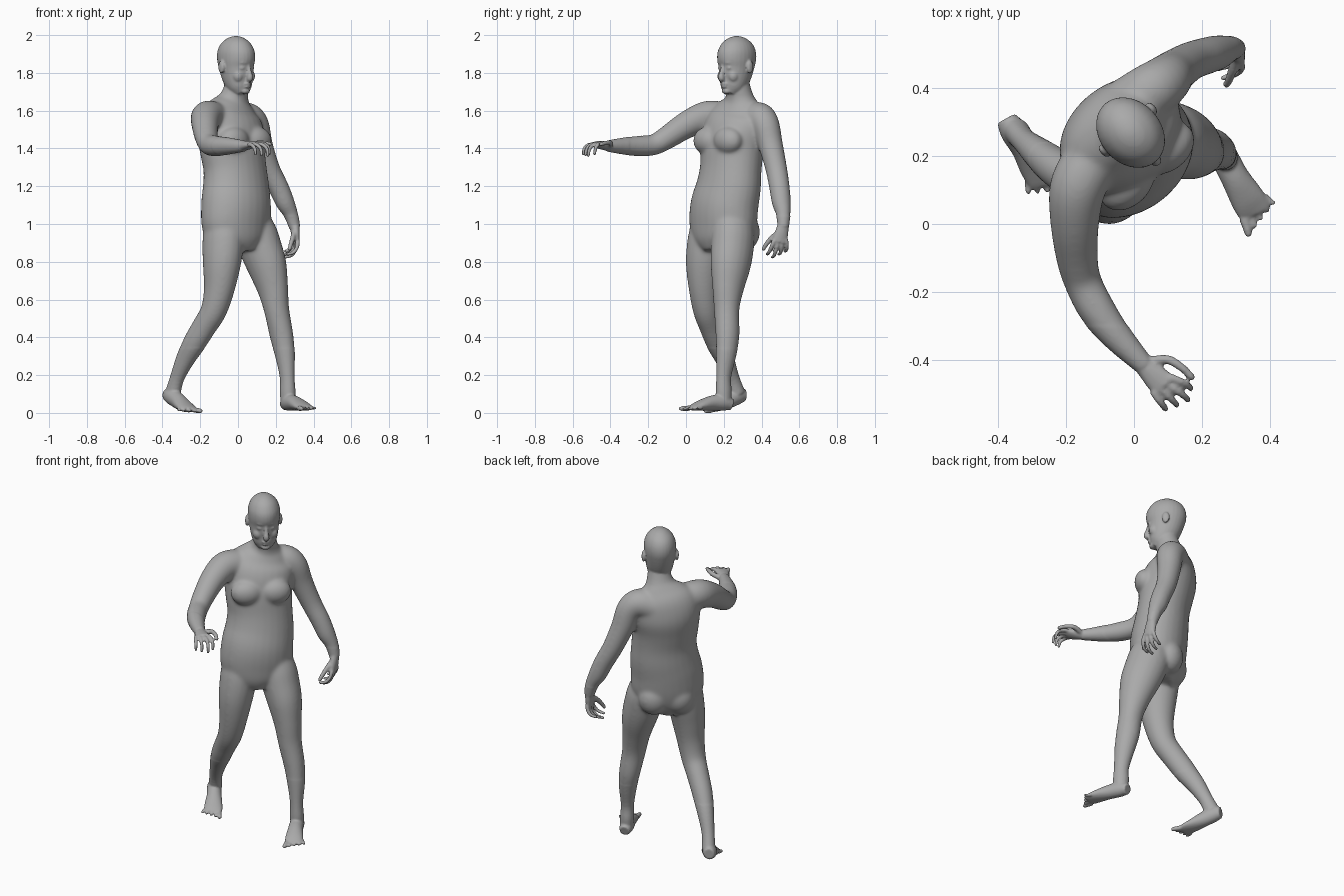
import bpy, bmesh, math
from mathutils import Vector, Matrix

cube = bpy.data.objects.get("Cube")
if cube:
    bpy.data.objects.remove(cube, do_unlink=True)

UP = Vector((0, 0, 1))
TURN = math.radians(42)                       # heading of the walk
FWD = Vector((math.sin(TURN), -math.cos(TURN), 0))
LEFT = Vector((math.cos(TURN), math.sin(TURN), 0))
HEAD = Vector((-.007, .265, 0))               # axis of the skull
bm = bmesh.new()


def spline(rows, steps=4):
    """Catmull-Rom resampling of rows (x, y, z, half width, half depth)."""
    rows = [Vector(r if len(r) == 5 else (*r, r[3])) for r in rows]
    out = []
    for i in range(len(rows) - 1):
        p, q = rows[i], rows[i + 1]
        m = (q - rows[max(i - 1, 0)]) / 2
        n = (rows[min(i + 2, len(rows) - 1)] - p) / 2
        for s in range(steps):
            t = s / steps
            h = t * t * (3 - 2 * t)
            out.append(p * (1 - h) + q * h + m * (t * (1 - t) ** 2) - n * (t * t * (1 - t)))
    return out + [rows[-1]]


def loft(rows, side, sides=20):
    """Closed tube of elliptical rings along a path."""
    rows = spline(rows)
    centres = [Vector(r[:3]) for r in rows]
    rings = []
    for i, r in enumerate(rows):
        along = (centres[min(i + 1, len(rows) - 1)] - centres[max(i - 1, 0)]).normalized()
        u = (side - along * side.dot(along)).normalized()
        v = along.cross(u)
        rings.append([])
        for k in range(sides):
            a = math.tau * k / sides
            rings[-1].append(bm.verts.new(centres[i] + u * math.cos(a) * r[3] + v * math.sin(a) * r[4]))
    for lo, hi in zip(rings, rings[1:]):
        for k in range(sides):
            j = (k + 1) % sides
            bm.faces.new((lo[k], lo[j], hi[j], hi[k]))
    bm.faces.new(rings[0][::-1])
    bm.faces.new(rings[-1])


def blob(centre, wide, deep, tall):
    """Ellipsoid lined up with the heading."""
    m = Matrix((LEFT * wide, -FWD * deep, UP * tall)).transposed().to_4x4()
    m.translation = centre
    bmesh.ops.create_uvsphere(bm, u_segments=20, v_segments=12, radius=1, matrix=m)


def face_point(side, ahead, z):
    return HEAD + LEFT * side + FWD * ahead + UP * z


def digit(points, radius):
    """Finger or toe with a tapered, rounded tip."""
    rows = [(*p, radius * (1 - .1 * i)) for i, p in enumerate(points)]
    loft(rows, Vector((.31, .27, .9)), 10)
    m = Matrix.Translation(points[-1])
    bmesh.ops.create_uvsphere(bm, u_segments=10, v_segments=6, radius=rows[-1][3], matrix=m)


def hand(wrist, knuckle, thumb_side, reach, curl, thumb):
    """Palm, four curled fingers and a thumb."""
    wrist, knuckle = Vector(wrist), Vector(knuckle)
    side, reach, curl = (Vector(v).normalized() for v in (thumb_side, reach, curl))
    mid = wrist.lerp(knuckle, .5)
    loft([(*wrist, .03, .026), (*mid, .037, .022), (*knuckle, .041, .016)], side)
    for k in range(4):
        base = knuckle + side * (.031 - .021 * k) - reach * .008 * abs(k - 1)
        size = 1 - .1 * abs(k - 1)
        fan = side * (.012 - .008 * k)
        digit([base, base + (reach * .038 + fan) * size,
               base + (reach * .068 + curl * .02 + fan * 1.5) * size,
               base + (reach * .074 + curl * .055 + fan * 1.5) * size], .0125)
    digit([Vector(p) for p in thumb], .0155)


def foot(rows, ball, inner, ahead):
    """Foot with a row of five toes."""
    inner, ahead = Vector(inner).normalized(), Vector(ahead).normalized()
    loft(rows, inner)
    for k in range(5):
        base = Vector(ball) + inner * (.036 - .021 * k) - ahead * .008 * k
        tip = base + ahead * (.042 - .003 * k) + inner * (.008 - .005 * k)
        digit([base, base.lerp(tip, .5), tip], .0155 if k == 0 else .0118 - .0005 * k)


# Torso and neck
loft([(.01, .19, .86, .09, .1), (0, .19, .92, .17, .135), (-.01, .195, 1, .203, .153),
      (-.01, .203, 1.1, .203, .16), (-.01, .225, 1.2, .193, .153), (-.016, .237, 1.3, .183, .146),
      (-.03, .245, 1.4, .188, .15), (-.041, .263, 1.5, .198, .15), (-.041, .28, 1.58, .185, .126),
      (-.03, .285, 1.64, .13, .09), (-.02, .283, 1.68, .082, .071),
      (-.007, .275, 1.74, .062, .064), (0, .265, 1.8, .06, .065)], LEFT, 28)
for s in (-1, 1):
    # Breasts and buttocks
    blob(Vector((-.025, .24, 1.448)) + FWD * .095 + LEFT * .08 * s, .092, .066, .075)
    blob(Vector((0, .205, .965)) - FWD * .075 + LEFT * .07 * s, .09, .08, .1)

# Legs, the left one forward
loft([(.05, .225, 1.08, .08, .09), (.09, .248, .97, .106, .118), (.12, .245, .88, .107, .12),
      (.155, .235, .78, .098, .112), (.185, .222, .66, .078, .087), (.205, .215, .55, .067, .068),
      (.23, .22, .42, .06, .067), (.248, .213, .32, .051, .057), (.26, .2, .2, .037, .042),
      (.263, .2, .12, .039, .045), (.265, .2, .06, .038, .04)], LEFT)
loft([(-.06, .16, 1.08, .08, .09), (-.075, .13, .97, .102, .115), (-.08, .113, .88, .103, .116),
      (-.087, .1, .78, .095, .105), (-.1, .097, .66, .079, .085), (-.128, .107, .55, .069, .071),
      (-.175, .133, .47, .063, .067), (-.23, .167, .38, .058, .064), (-.28, .207, .29, .047, .052),
      (-.323, .245, .19, .036, .04), (-.345, .272, .11, .039, .045)], LEFT)

# Feet
foot([(.25, .243, .05, .03, .03), (.265, .2, .062, .04, .043), (.295, .14, .06, .042, .04),
      (.33, .08, .047, .05, .029), (.35, .045, .037, .051, .019), (.356, .03, .033, .046, .014)],
     (.356, .032, .032), (-.85, -.45, 0), (.45, -.89, -.05))
foot([(-.375, .31, .1, .03, .033), (-.355, .275, .098, .04, .045), (-.32, .225, .073, .042, .042),
      (-.29, .175, .048, .05, .031), (-.265, .135, .03, .052, .02), (-.257, .118, .023, .046, .014)],
     (-.257, .12, .022), (.87, .48, 0), (.48, -.87, -.1))

# Arms, the right one reaching forward
loft([(-.09, .24, 1.56, .075), (-.135, .17, 1.575, .083), (-.167, .1, 1.573, .083),
      (-.174, 0, 1.53, .072), (-.167, -.1, 1.465, .062), (-.15, -.17, 1.427, .056),
      (-.11, -.25, 1.42, .055), (-.05, -.33, 1.42, .045), (.03, -.415, 1.42, .03)], UP)
loft([(-.02, .345, 1.55, .085), (.045, .388, 1.57, .083), (.09, .42, 1.53, .076),
      (.118, .447, 1.43, .066), (.165, .478, 1.3, .058), (.215, .495, 1.2, .055),
      (.25, .505, 1.12, .051), (.28, .515, 1.06, .039), (.3, .515, .99, .03)], FWD)

# Hands
hand((.03, -.415, 1.42), (.09, -.478, 1.43), (.65, .75, .1), (.77, -.62, -.1), (0, -.1, -1),
     [(.045, -.405, 1.42), (.097, -.398, 1.435), (.138, -.42, 1.437), (.17, -.45, 1.43)])
hand((.3, .515, 1), (.308, .495, .91), (.2, -.97, 0), (-.15, -.1, -1), (-1, -.3, -.1),
     [(.3, .5, .97), (.29, .455, .935), (.28, .425, .9), (.272, .41, .875)])

# Skull and jaw, as (ahead, height, half width, half depth)
skull = [(.05, 1.695, .034, .037), (.034, 1.725, .061, .06), (.014, 1.77, .076, .084),
         (0, 1.83, .084, .1), (-.004, 1.88, .09, .113), (-.006, 1.925, .087, .109),
         (-.006, 1.965, .069, .086), (-.006, 1.992, .038, .048), (-.006, 2.002, .01, .012)]
loft([(*face_point(0, f, z), a, b) for f, z, a, b in skull], LEFT, 28)

# Nose, lips, chin and brow
loft([(*face_point(0, f, z), a, b) for f, z, a, b in
      [(.092, 1.85, .01, .01), (.101, 1.815, .011, .011), (.107, 1.785, .017, .016),
       (.1, 1.768, .016, .014)]], LEFT, 12)
for ahead, z, wide, deep, tall in [(.089, 1.75, .024, .012, .008), (.087, 1.735, .021, .012, .008),
                                   (.07, 1.711, .027, .021, .017), (.083, 1.862, .052, .021, .014)]:
    blob(face_point(0, ahead, z), wide, deep, tall)

# Cheeks, eyes and ears
for s in (-1, 1):
    blob(face_point(.042 * s, .056, 1.79), .028, .03, .034)
    blob(face_point(.033 * s, .082, 1.833), .017, .012, .009)
    blob(face_point(.095 * s, -.016, 1.838), .01, .021, .034)

# Fuse everything into one continuous skin
mesh = bpy.data.meshes.new("walking_body")
bmesh.ops.recalc_face_normals(bm, faces=bm.faces)
bm.to_mesh(mesh)
bm.free()
body = bpy.data.objects.new("walking_body", mesh)
bpy.context.collection.objects.link(body)
bpy.context.view_layer.objects.active = body
body.select_set(True)
remesh = body.modifiers.new("skin", 'REMESH')
remesh.mode = 'VOXEL'
remesh.voxel_size = .006
bpy.ops.object.modifier_apply(modifier="skin")


def soft(p):
    """Trunk and upper limbs, leaving out hands, feet and face."""
    return .35 < p.z < 1.69 and p.y > -.3 and not (p.z < 1.05 and p.x > .24 and p.y > .38)


# Blend the joints strongly and the details lightly
trunk = body.vertex_groups.new(name="trunk")
trunk.add([v.index for v in body.data.vertices if soft(v.co)], 1, 'REPLACE')
for name, turns, group in (("blend", 40, "trunk"), ("relax", 3, "")):
    smooth = body.modifiers.new(name, 'SMOOTH')
    smooth.factor = .5
    smooth.iterations = turns
    smooth.vertex_group = group
    bpy.ops.object.modifier_apply(modifier=name)

# Stand the figure on the floor
mesh = body.data
mesh.transform(Matrix.Translation(-UP * min(v.co.z for v in mesh.vertices)))
bpy.ops.object.shade_smooth()

# Plain grey skin
grey = bpy.data.materials.new("plain_grey")
grey.use_nodes = True
colour = (.4, .4, .4, 1)
grey.diffuse_color = colour
grey.node_tree.nodes["Principled BSDF"].inputs["Base Color"].default_value = colour
mesh.materials.clear()
mesh.materials.append(grey)
